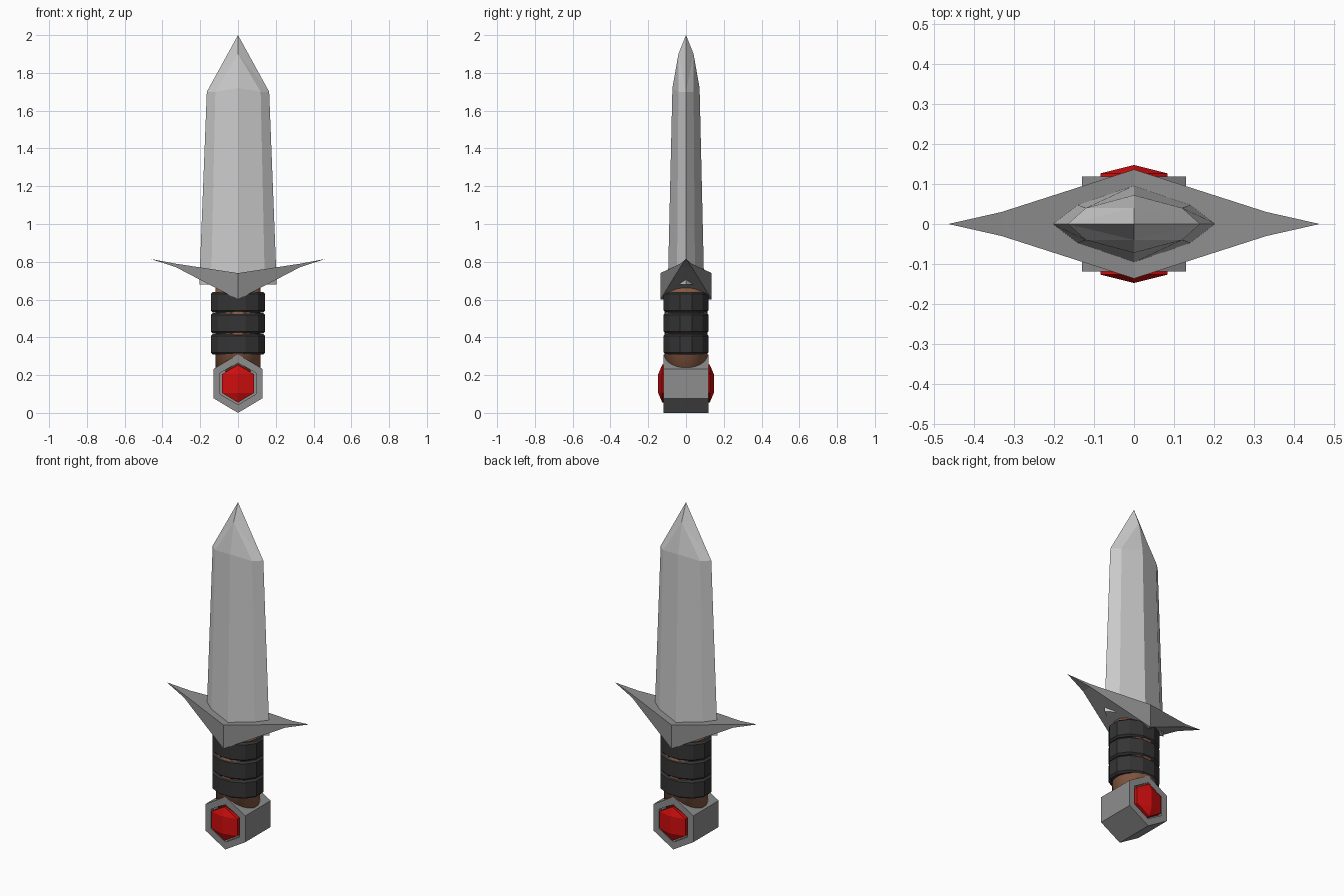
import bpy, bmesh, math

if "Cube" in bpy.data.objects:
    bpy.data.objects.remove(bpy.data.objects["Cube"], do_unlink=True)


def material(name, rgb):
    m = bpy.data.materials.new(name)
    m.use_nodes = True
    m.diffuse_color = (*rgb, 1)
    bsdf = m.node_tree.nodes["Principled BSDF"]
    bsdf.inputs["Base Color"].default_value = (*rgb, 1)
    bsdf.inputs["Roughness"].default_value = 0.6
    return m


steel = material("light steel", (0.6, 0.6, 0.6))
iron = material("grey iron", (0.27, 0.27, 0.27))
leather = material("dark leather", (0.035, 0.035, 0.035))
wood = material("brown wood", (0.24, 0.10, 0.055))
ruby = material("red gem", (0.62, 0.004, 0.004))


def loft(name, rings, mat, smooth=False):
    """Skin equal rings of points; a one-point ring closes to a tip."""
    bm = bmesh.new()
    loops = [[bm.verts.new(p) for p in ring] for ring in rings]
    for a, b in zip(loops, loops[1:]):
        n = max(len(a), len(b))
        for i in range(n):
            j = (i + 1) % n
            if len(a) == 1:
                bm.faces.new((a[0], b[i], b[j]))
            elif len(b) == 1:
                bm.faces.new((a[i], a[j], b[0]))
            else:
                bm.faces.new((a[i], a[j], b[j], b[i]))
    for end in (loops[0], loops[-1]):
        if len(end) > 2:
            bm.faces.new(end)
    bmesh.ops.recalc_face_normals(bm, faces=bm.faces)
    mesh = bpy.data.meshes.new(name)
    bm.to_mesh(mesh)
    bm.free()
    mesh.materials.append(mat)
    obj = bpy.data.objects.new(name, mesh)
    bpy.context.collection.objects.link(obj)
    if smooth:
        mesh.shade_smooth()
    return obj


def oval(rx, ry, z, sides):
    step = math.tau / sides
    return [(rx * math.cos((i + 0.5) * step), ry * math.sin((i + 0.5) * step), z)
            for i in range(sides)]


# Blade: edges, bevel lines and central ridge, tapering to a faceted point
def blade_ring(edge, bevel_x, bevel_y, ridge, z, ridge_z):
    return [(edge, 0, z), (bevel_x, bevel_y, z), (0, ridge, ridge_z), (-bevel_x, bevel_y, z),
            (-edge, 0, z), (-bevel_x, -bevel_y, z), (0, -ridge, ridge_z), (bevel_x, -bevel_y, z)]


blade = loft("blade", [blade_ring(0.205, 0.142, 0.048, 0.096, 0.68, 0.68),
                       blade_ring(0.165, 0.12, 0.04, 0.072, 1.7, 1.72)], steel)
bm = bmesh.new()
bm.from_mesh(blade.data)
bm.verts.ensure_lookup_table()
bmesh.ops.delete(bm, geom=[f for f in bm.faces if f.calc_center_median().z > 1.6],
                 context="FACES_ONLY")
bm.verts.ensure_lookup_table()
top = list(bm.verts)[8:]
tip = bm.verts.new((0, 0, 2))
for side, (a, b, c, d, e) in ((1, (0, 1, 2, 3, 4)), (-1, (4, 5, 6, 7, 0))):
    peak = bm.verts.new((0, side * 0.04, 1.9))
    for corners in ((top[b], top[c], peak), (top[c], top[d], peak),
                    (top[a], top[b], peak), (top[a], peak, tip),
                    (top[d], top[e], peak), (top[e], tip, peak)):
        bm.faces.new(corners)
bmesh.ops.recalc_face_normals(bm, faces=bm.faces)
bm.to_mesh(blade.data)
bm.free()


# Guard: wide diamond with swept-up points
def guard_ring(x, y, low, high):
    return [(x, -y, low), (x, y, low), (x, y, high), (x, -y, high)]


loft("guard", [[(-0.463, 0, 0.815)], guard_ring(-0.33, 0.03, 0.772, 0.79),
               guard_ring(0, 0.136, 0.6, 0.74),
               guard_ring(0.33, 0.03, 0.772, 0.79), [(0.463, 0, 0.815)]], iron)

# Handle core and three leather bands
loft("handle", [oval(0.12, 0.115, z, 20) for z in (0.16, 0.68)], wood, smooth=True)
for i in range(3):
    z = 0.31 + i * 0.111
    loft(f"grip_band_{i + 1}",
         [oval(0.138, 0.112, z, 12), oval(0.149, 0.123, z + 0.01, 12),
          oval(0.149, 0.123, z + 0.098, 12), oval(0.138, 0.112, z + 0.108, 12)], leather)


# Pommel: hexagonal prism with a recessed socket on each end
def hexagon(w, h, y, shoulder=0.5):
    z = 0.155
    return [(0, y, z + h), (w, y, z + h * shoulder), (w, y, z - h * shoulder),
            (0, y, z - h), (-w, y, z - h * shoulder), (-w, y, z + h * shoulder)]


half = [hexagon(0.094, 0.112, 0.095), hexagon(0.094, 0.112, 0.118), hexagon(0.13, 0.155, 0.118)]
back = [[(x, -y, z) for x, y, z in ring] for ring in reversed(half)]
loft("pommel", half + back, iron)

# Gems: hexagons rising to a short upright ridge
for name, s in (("front_gem", -1), ("back_gem", 1)):
    gem = loft(name, [hexagon(0.084, 0.1, s * 0.09), hexagon(0.084, 0.1, s * 0.126)], ruby)
    bm = bmesh.new()
    bm.from_mesh(gem.data)
    cap = [f for f in bm.faces if abs(f.calc_center_median().y) > 0.12]
    bmesh.ops.delete(bm, geom=cap, context="FACES_ONLY")
    rim = list(bm.verts)[6:]
    upper = bm.verts.new((0, s * 0.147, 0.205))
    lower = bm.verts.new((0, s * 0.147, 0.105))
    for face in ((rim[0], rim[1], upper), (rim[1], rim[2], lower, upper), (rim[2], rim[3], lower),
                 (rim[3], rim[4], lower), (rim[4], rim[5], upper, lower), (rim[5], rim[0], upper)):
        bm.faces.new(face)
    bmesh.ops.recalc_face_normals(bm, faces=bm.faces)
    bm.to_mesh(gem.data)
    bm.free()
